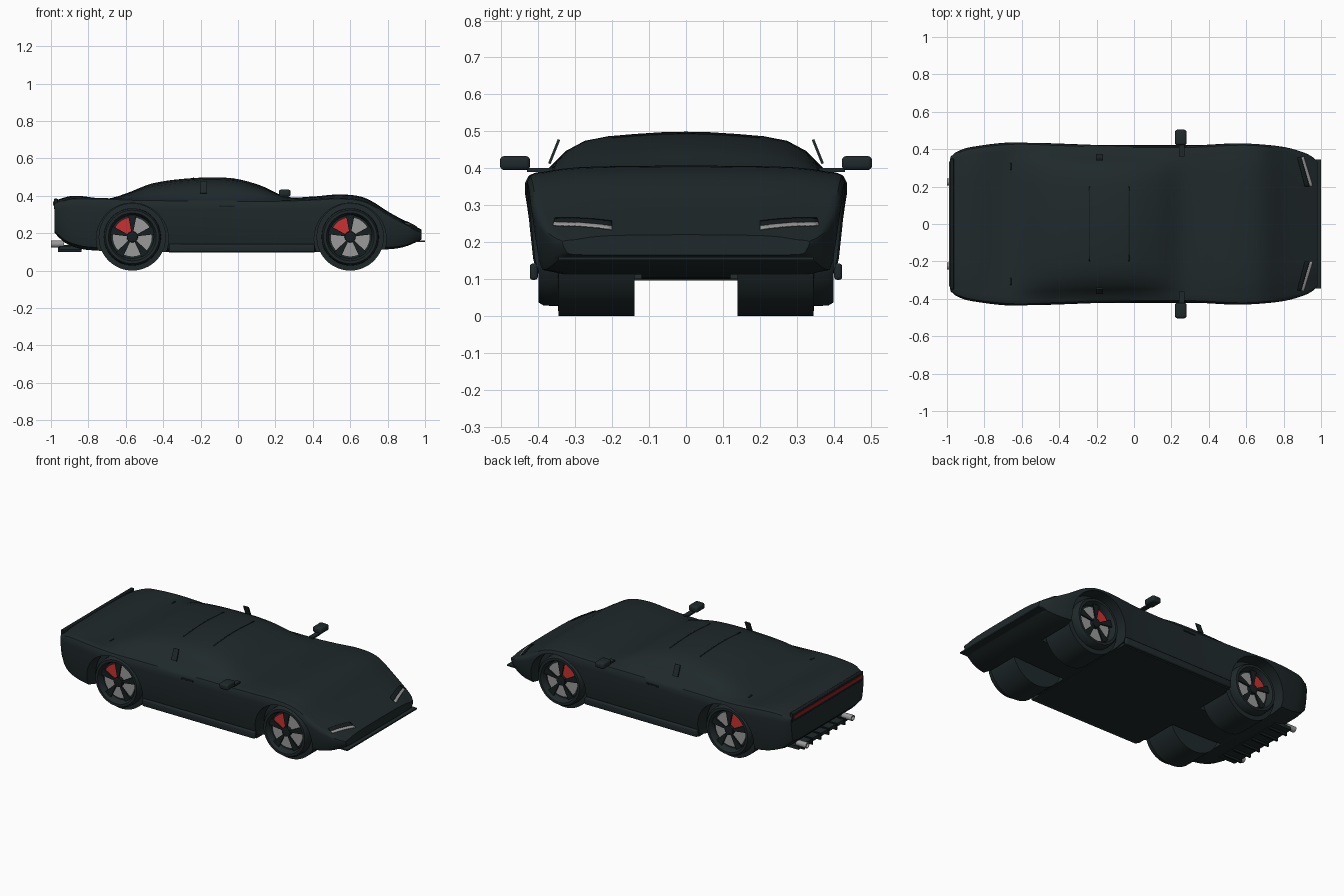
import bpy, bmesh, math
from mathutils import Vector, Matrix
from mathutils.bvhtree import BVHTree

if "Cube" in bpy.data.objects:
    bpy.data.objects.remove(bpy.data.objects["Cube"])


def material(name, r, g, b):
    m = bpy.data.materials.new(name)
    m.use_nodes = True
    m.diffuse_color = (r, g, b, 1)
    m.node_tree.nodes["Principled BSDF"].inputs["Base Color"].default_value = (r, g, b, 1)
    return m


PAINT = material("dark_paint", .014, .022, .024)
BLACK = material("black_trim", .008, .013, .014)
SILVER = material("silver", .32, .32, .32)
RED = material("caliper_red", .6, .03, .03)
LAMP = material("tail_lamp_red", .35, .012, .015)


def finish(name, bm, mat, angle=35):
    bmesh.ops.recalc_face_normals(bm, faces=bm.faces)
    mesh = bpy.data.meshes.new(name)
    bm.to_mesh(mesh)
    bm.free()
    mesh.materials.append(mat)
    obj = bpy.data.objects.new(name, mesh)
    bpy.context.collection.objects.link(obj)
    smooth(obj, angle)
    return obj


def smooth(obj, angle):
    bpy.ops.object.select_all(action='DESELECT')
    obj.select_set(True)
    bpy.context.view_layer.objects.active = obj
    bpy.ops.object.shade_smooth_by_angle(angle=math.radians(angle))


def box(name, center, size, mat, bevel=0, tilt=0):
    bm = bmesh.new()
    bmesh.ops.create_cube(bm, size=1)
    bmesh.ops.scale(bm, vec=size, verts=bm.verts)
    if bevel:
        bmesh.ops.bevel(bm, geom=bm.edges[:], offset=bevel, segments=3,
                        profile=.5, affect='EDGES')
    bmesh.ops.transform(bm, matrix=Matrix.Translation(center) @ Matrix.Rotation(tilt, 4, 'X'),
                        verts=bm.verts)
    return finish(name, bm, mat)


def lathe(name, profile, center, mat, side=1, axis='Y'):
    """Spin (distance, radius) points about an axis through center."""
    bm = bmesh.new()
    vs = [bm.verts.new((r, d * side, 0)) for d, r in profile]
    edges = [bm.edges.new(pair) for pair in zip(vs, vs[1:])]
    bmesh.ops.spin(bm, geom=vs + edges, cent=(0, 0, 0), axis=(0, 1, 0),
                   angle=math.tau, steps=48)
    bmesh.ops.remove_doubles(bm, verts=bm.verts, dist=1e-5)
    turn = Matrix.Rotation(math.pi / 2, 4, 'Z') if axis == 'X' else Matrix()
    bmesh.ops.transform(bm, matrix=Matrix.Translation(center) @ turn, verts=bm.verts)
    return finish(name, bm, mat)


def sample(keys, x):
    """Smooth curve through (x, value) keys."""
    n = len(keys)
    i = max(0, min(n - 2, sum(k[0] <= x for k in keys) - 1))

    def slope(j):
        a, b = keys[max(j - 1, 0)], keys[min(j + 1, n - 1)]
        return (b[1] - a[1]) / (b[0] - a[0])
    (xa, a), (xb, b) = keys[i], keys[i + 1]
    h = xb - xa
    t = (x - xa) / h
    return ((1 + 2 * t) * (1 - t) ** 2 * a + t * (1 - t) ** 2 * h * slope(i)
            + t * t * (3 - 2 * t) * b + t * t * (t - 1) * h * slope(i + 1))


# Body shell: lofted cross-sections along the length
top = [(-.98, .375), (-.88, .4), (-.7, .385), (-.6, .412), (-.45, .468), (-.2, .497),
       (-.02, .492), (.12, .455), (.26, .395), (.4, .396), (.55, .407), (.68, .388),
       (.82, .305), (.98, .22)]
shoulder = [(-.98, .36), (-.88, .388), (-.5, .38), (.2, .376), (.4, .382), (.55, .388),
            (.68, .37), (.82, .288), (.98, .205)]
bottom = [(-.98, .2), (-.92, .145), (-.8, .11), (-.4, .1), (.42, .1), (.82, .115),
          (.9, .13), (.98, .165)]
width = [(-.98, .36), (-.95, .385), (-.88, .41), (-.65, .437), (-.4, .43), (-.1, .42),
         (.3, .42), (.6, .432), (.8, .412), (.9, .385), (.95, .362), (.98, .335)]
section = [(0, 0), (.8, 0), (.94, .06), (.965, .2), (.985, .5), (1, .82), (.995, .92),
           (.975, .98), (.94, 1.02), (.89, 1.12), (.83, 1.36), (.77, 1.58), (.65, 1.8),
           (.5, 1.9), (.33, 1.95), (.15, 1.99), (0, 2)]
ring = section + [(-y, lv) for y, lv in section[-2:0:-1]]
bm = bmesh.new()
rows = []
STEPS = 80
for i in range(STEPS + 1):
    x = -.98 + 1.96 * i / STEPS
    zt, zs, zb, w = (sample(k, x) for k in (top, shoulder, bottom, width))
    rows.append([bm.verts.new((x, y * w, zb + lv * (zs - zb) if lv <= 1
                               else zs + (lv - 1) * (zt - zs))) for y, lv in ring])
for a, b in zip(rows, rows[1:]):
    for j in range(len(ring)):
        k = (j + 1) % len(ring)
        bm.faces.new((a[j], a[k], b[k], b[j]))
bm.faces.new(rows[0])
bm.faces.new(rows[-1])
body = finish("body_shell", bm, PAINT)
surface = bmesh.new()
surface.from_mesh(body.data)
tree = BVHTree.FromBMesh(surface)

# Wheel arches cut from the shell
AXLES = {"rear": -.565, "front": .6}
for end, x in AXLES.items():
    for side in (1, -1):
        cutter = lathe("arch_cutter", [(.12, 0), (.12, .193), (.6, .193), (.6, 0)],
                       (x, 0, .168), PAINT, side)
        cutter.hide_render = True
        mod = body.modifiers.new("arch", 'BOOLEAN')
        mod.operation, mod.solver, mod.object = 'DIFFERENCE', 'EXACT', cutter
        bpy.context.view_layer.objects.active = body
        bpy.ops.object.modifier_apply(modifier=mod.name)
        bpy.data.objects.remove(cutter)
smooth(body, 35)


def drape(name, corners, mat, lift=.003):
    """Thin plate laid on the shell, from four plan-view corners."""
    bm = bmesh.new()
    a, b, c, d = (Vector(p) for p in corners)
    n, m = 10, 3
    grid = []
    for i in range(n + 1):
        for j in range(m + 1):
            p = a.lerp(b, i / n).lerp(d.lerp(c, i / n), j / m)
            hit = tree.ray_cast(Vector((p.x, p.y, 1)), Vector((0, 0, -1)))[0]
            grid.append(bm.verts.new((p.x, p.y, hit.z + lift)))
    for i in range(n):
        for j in range(m):
            q = i * (m + 1) + j
            bm.faces.new((grid[q], grid[q + m + 1], grid[q + m + 2], grid[q + 1]))
    obj = finish(name, bm, mat)
    mod = obj.modifiers.new("thickness", 'SOLIDIFY')
    mod.thickness = .004
    return obj


def wedge(name, center, side, start, end, r0, r1, depth, mat):
    """Flat sector of a ring, facing outward on the wheel."""
    bm = bmesh.new()
    arc = [math.radians(start + (end - start) * i / 10) for i in range(11)]
    pts = [(r1, t) for t in arc] + [(r0, t) for t in reversed(arc)]
    bm.faces.new([bm.verts.new((r * math.cos(t), side * depth, r * math.sin(t)))
                  for r, t in pts])
    out = bmesh.ops.extrude_face_region(bm, geom=bm.faces[:])
    moved = [v for v in out["geom"] if isinstance(v, bmesh.types.BMVert)]
    bmesh.ops.translate(bm, vec=(0, side * .008, 0), verts=moved)
    bmesh.ops.translate(bm, vec=center, verts=bm.verts)
    return finish(name, bm, mat)


# Wheels: wide tyre, dark five-spoke rim, brake disc and caliper
tyre = [(.14, 0), (.14, .18), (.345, .18), (.347, .153), (.385, .152), (.4, .143),
        (.4, .128), (.385, .12), (.36, .115), (.36, 0)]
for end, x in AXLES.items():
    for side, word in ((1, "left"), (-1, "right")):
        tag = f"{end}_{word}"
        hub = (x, 0, .18)
        lathe("tyre_" + tag, tyre, hub, PAINT, side)
        lathe("brake_disc_" + tag, [(.358, .104), (.364, .104), (.364, 0)], hub, SILVER, side)
        lathe("hub_" + tag, [(.36, .03), (.384, .028), (.388, 0)], hub, BLACK, side)
        wedge("caliper_" + tag, hub, side, 94, 158, .03, .106, .361, RED)
        for i in range(5):
            mid = 90 + i * 72
            wedge(f"spoke_{tag}_{i}", hub, side, mid - 11, mid + 11, .02, .118, .374, BLACK)

# Floor and side skirts
box("floor", (.02, 0, .103), (.78, .8, .014), PAINT)
for side, word in ((1, "left"), (-1, "right")):
    box("side_skirt_" + word, (.02, side * .412, .12), (.78, .022, .044), PAINT, .008)

    # Mirrors, pillar fins and door handles
    box("mirror_" + word, (.25, side * .463, .414), (.062, .082, .038), PAINT, .012)
    box("mirror_stalk_" + word, (.255, side * .395, .395), (.03, .07, .01), PAINT)
    box("pillar_fin_" + word, (-.185, side * .357, .445), (.036, .007, .07), PAINT,
        tilt=side * .38)
    box("door_handle_" + word, (-.06, side * .419, .344), (.085, .008, .01), BLACK, .002)
    drape("rear_vent_" + word, [(-.664, side * .29), (-.664, side * .325),
                                (-.656, side * .325), (-.656, side * .29)], BLACK)

    # Headlamps: dark cover with a bright strip along its front edge
    drape("headlamp_cover_" + word, [(.915, side * .2), (.875, side * .355),
                                     (.894, side * .358), (.94, side * .2)], BLACK, .006)
    drape("headlamp_strip_" + word, [(.94, side * .2), (.894, side * .358),
                                     (.908, side * .36), (.957, side * .2)], SILVER, .006)

    # Exhaust pipes
    lathe("exhaust_" + word, [(.93, .018), (1, .018), (1, .013), (.96, .013), (.96, 0)],
          (0, side * .225, .142), SILVER, axis='X')

# Roof hatch seams
for x in (-.24, -.03):
    drape("roof_seam", [(x, -.2), (x, .2), (x + .005, .2), (x + .005, -.2)], BLACK, .002)

# Front splitter
box("front_splitter", (.94, 0, .156), (.12, .69, .008), PAINT)

# Tail panel, lamp strip and finned diffuser
box("tail_panel", (-.974, 0, .357), (.022, .7, .054), BLACK, .004)
box("tail_lamp", (-.985, 0, .358), (.006, .67, .02), LAMP)
box("diffuser", (-.895, 0, .122), (.12, .5, .02), PAINT)
for i in range(6):
    box(f"diffuser_fin_{i}", (-.9, -.2 + .08 * i, .118), (.125, .01, .04), BLACK)
surface.free()
